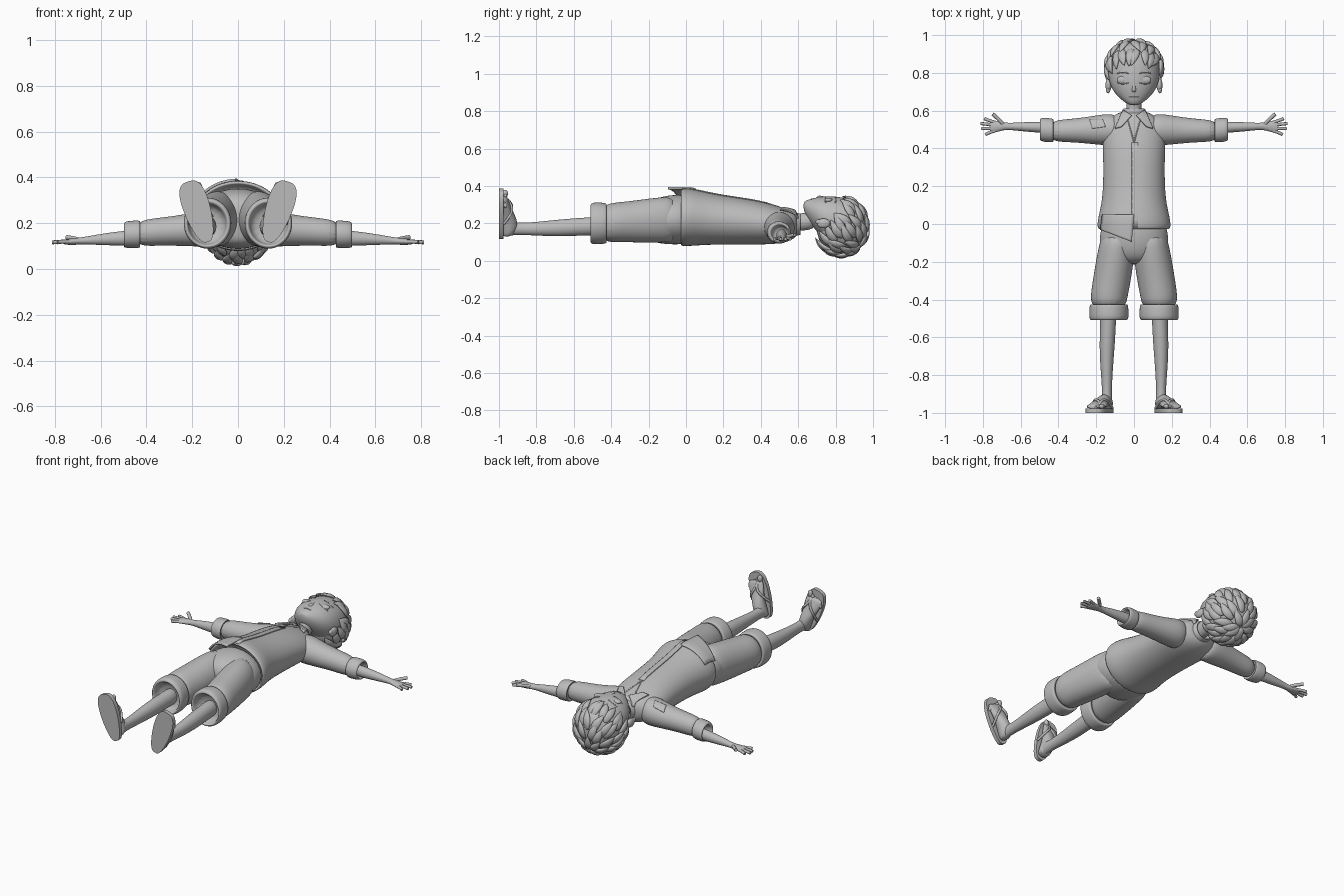
import bpy, bmesh, math, random
from mathutils import Vector, Matrix

random.seed(4)
cube = bpy.data.objects.get("Cube")
if cube:
    bpy.data.objects.remove(cube)

grey = bpy.data.materials.new("plain_grey")
grey.use_nodes = True
tone = (.5, .5, .5, 1)
grey.diffuse_color = tone
grey.node_tree.nodes["Principled BSDF"].inputs["Base Color"].default_value = tone

SIDES = (("left", 1), ("right", -1))


def finish(name, bm, subsurf=0):
    """Turn a bmesh into a smooth grey object."""
    bmesh.ops.recalc_face_normals(bm, faces=bm.faces)
    mesh = bpy.data.meshes.new(name)
    bm.to_mesh(mesh)
    bm.free()
    for poly in mesh.polygons:
        poly.use_smooth = True
    mesh.materials.append(grey)
    obj = bpy.data.objects.new(name, mesh)
    bpy.context.collection.objects.link(obj)
    if subsurf:
        mod = obj.modifiers.new("smooth", "SUBSURF")
        mod.levels = mod.render_levels = subsurf
    return obj


def add_loft(bm, rings, sides):
    """Skin elliptical rings, each given as centre and two half axes."""
    loops = []
    for centre, u, v in rings:
        angles = [math.tau * i / sides for i in range(sides)]
        loops.append([bm.verts.new(centre + u * math.cos(a) + v * math.sin(a)) for a in angles])
    for low, high in zip(loops, loops[1:]):
        for i in range(sides):
            j = (i + 1) % sides
            bm.faces.new((low[i], low[j], high[j], high[i]))
    bm.faces.new(loops[0])
    bm.faces.new(loops[-1])


def loft(name, rings, sides=16):
    bm = bmesh.new()
    add_loft(bm, rings, sides)
    return finish(name, bm, 2)


GROW = 1.025  # makes up for the shrinking of the subdivision


def along_y(rows, s=1):
    """Rows of y, x, z, half width, half height."""
    return [(Vector((x * s, y, z)), Vector((a * GROW, 0, 0)), Vector((0, 0, b * GROW))) for y, x, z, a, b in rows]


def along_x(rows, s=1):
    """Rows of x, y, z, half width, half height."""
    return [(Vector((x * s, y, z)), Vector((0, a * GROW, 0)), Vector((0, 0, b * GROW))) for x, y, z, a, b in rows]


def blob(name, loc, size):
    bm = bmesh.new()
    shape = Matrix.Translation(loc) @ Matrix.Diagonal((*size, 1))
    bmesh.ops.create_uvsphere(bm, u_segments=24, v_segments=14, radius=1, matrix=shape)
    return finish(name, bm)


def tube(name, points, radius):
    curve = bpy.data.curves.new(name, "CURVE")
    curve.dimensions = "3D"
    curve.bevel_depth, curve.bevel_resolution = radius, 2
    curve.use_fill_caps = True
    spline = curve.splines.new("NURBS")
    spline.points.add(len(points) - 1)
    for p, co in zip(spline.points, points):
        p.co = (*co, 1)
    spline.use_endpoint_u = True
    spline.order_u = 3
    curve.materials.append(grey)
    bpy.context.collection.objects.link(bpy.data.objects.new(name, curve))


def drop(target, x, y):
    """Height of the target's upper surface."""
    ev = target.evaluated_get(bpy.context.evaluated_depsgraph_get())
    hit, loc, _, _ = ev.ray_cast(Vector((x, y, 1)), Vector((0, 0, -1)))
    return loc.z if hit else .22


def cloth(name, target, corners, lift, thick, steps=10, y_min=-1):
    """Thin quad patch laid on a target, from four corners in x and y."""
    a, b, c, d = (Vector(p) for p in corners)
    bm = bmesh.new()
    grid = []
    for i in range(steps + 1):
        low, high = a.lerp(b, i / steps), d.lerp(c, i / steps)
        row = [low.lerp(high, j / steps) for j in range(steps + 1)]
        grid.append([bm.verts.new((p.x, p.y, drop(target, p.x, max(p.y, y_min)) + lift)) for p in row])
    for r, q in zip(grid, grid[1:]):
        for j in range(steps):
            bm.faces.new((r[j], r[j + 1], q[j + 1], q[j]))
    mod = finish(name, bm).modifiers.new("thickness", "SOLIDIFY")
    mod.thickness, mod.offset = thick, 0


# Shirt body with a folded-in hem
shirt = loft("shirt_body", along_y([
    (.03, 0, .23, .15, .12), (-.02, 0, .23, .172, .135), (-.03, 0, .23, .183, .145),
    (-.015, 0, .232, .192, .152), (.03, 0, .232, .188, .15), (.1, 0, .226, .17, .139),
    (.2, 0, .217, .16, .128), (.35, 0, .207, .16, .118), (.45, 0, .196, .165, .107),
    (.53, 0, .188, .152, .09), (.575, 0, .19, .105, .073), (.6, 0, .197, .06, .055)]), 24)

# Shorts seat
loft("shorts_seat", along_y([
    (.04, 0, .22, .155, .125), (-.05, 0, .22, .178, .132), (-.12, 0, .218, .182, .126),
    (-.18, 0, .212, .15, .11), (-.215, 0, .205, .08, .07)]), 24)

sleeves = {}
for side, s in SIDES:
    # Shorts leg and rolled cuff
    loft(side + "_shorts_leg", along_y([
        (-.04, .08, .22, .085, .115), (-.12, .09, .22, .097, .122), (-.22, .105, .213, .1, .116),
        (-.32, .121, .208, .1, .108), (-.39, .133, .205, .098, .105), (-.45, .133, .2, .086, .096)], s))
    loft(side + "_shorts_cuff", along_y([
        (-.44, .133, .2, .07, .08), (-.422, .133, .2, .092, .1), (-.428, .133, .2, .102, .109),
        (-.47, .133, .2, .104, .112), (-.5, .133, .2, .104, .111), (-.513, .134, .198, .094, .1),
        (-.505, .134, .196, .082, .088), (-.45, .134, .194, .075, .08)], s))

    # Lower leg
    loft(side + "_lower_leg", along_y([
        (-.42, .135, .188, .045, .052), (-.52, .137, .184, .041, .047), (-.63, .142, .178, .041, .047),
        (-.75, .145, .172, .034, .04), (-.87, .143, .17, .025, .031), (-.93, .144, .172, .028, .035),
        (-.97, .146, .17, .034, .04)], s))

    # Foot frame: d runs heel to toe, w runs outwards
    def foot_point(d, w, y):
        return Vector((s * (.132 + .31 * d + .95 * w), y, .118 + .95 * d - .31 * w))

    across = Vector((.95 * s, 0, -.31))
    bulk = [(.015, .02, .02), (.03, .036, .035), (.07, .038, .044), (.11, .037, .04),
            (.15, .043, .03), (.19, .052, .021), (.225, .052, .014), (.235, .045, .008)]
    loft(side + "_foot", [(foot_point(d, 0, -.977 + b * .8), across * a, Vector((0, b, 0))) for d, a, b in bulk])
    for i in range(5):
        big = .017 if i == 0 else .0115
        toe = foot_point(.24 - .009 * i, -.037 + .021 * i, -.966)
        blob(side + "_toe", toe, (big * .85, big * .8, big * 1.3))

    # Sandal sole and straps
    bm = bmesh.new()
    edge = []
    for i in range(48):
        angle = math.tau * i / 48
        t = .5 - .5 * math.cos(angle)
        half = (.045 + .025 * t) * math.copysign(abs(math.sin(angle)) ** .65, math.sin(angle))
        edge.append(bm.verts.new(foot_point(.278 * t, half, -1)))
    base = bm.faces.new(edge)
    top = bmesh.ops.extrude_face_region(bm, geom=[base])["geom"]
    bmesh.ops.translate(bm, verts=[g for g in top if isinstance(g, bmesh.types.BMVert)], vec=(0, .024, 0))
    sole = finish(side + "_sandal_sole", bm)
    bpy.context.view_layer.objects.active = sole
    sole.select_set(True)
    bpy.ops.object.shade_smooth_by_angle()
    sole.select_set(False)
    for w in (-1, 1):
        tube(side + "_sandal_strap", [
            foot_point(.222, -.018, -.965), foot_point(.2, -.015, -.936),
            foot_point(.155, w * .04, -.926), foot_point(.1, w * .052, -.975)], .007)

    # Sleeve and rolled cuff
    sleeves[side] = loft(side + "_sleeve", along_x([
        (.07, .495, .18, .075, .08), (.13, .5, .18, .084, .083), (.19, .498, .173, .078, .074),
        (.27, .496, .167, .067, .065), (.36, .494, .162, .06, .06), (.45, .492, .154, .053, .055)], s))
    loft(side + "_sleeve_cuff", along_x([
        (.44, .495, .152, .045, .045), (.424, .495, .152, .056, .054), (.43, .495, .152, .063, .06),
        (.46, .497, .151, .064, .06), (.49, .5, .15, .062, .058), (.5, .5, .148, .054, .051),
        (.493, .503, .146, .045, .043), (.45, .505, .143, .04, .04)], s))

    # Forearm, palm and fingers
    loft(side + "_forearm", along_x([
        (.43, .51, .138, .032, .036), (.52, .513, .133, .028, .031), (.6, .515, .129, .023, .024),
        (.67, .517, .124, .017, .016), (.7, .518, .121, .023, .015), (.735, .516, .119, .032, .014),
        (.757, .514, .118, .03, .011), (.765, .514, .118, .022, .007)], s))
    for y, tip_x, tip_y in ((.538, .792, .558), (.523, .812, .532), (.507, .808, .505), (.493, .786, .474)):
        tube(side + "_finger", [(s * .735, y, .119), (s * .77, (y + tip_y) / 2, .121), (s * tip_x, tip_y, .116)], .0085)
    tube(side + "_thumb", [(s * .69, .525, .125), (s * .715, .555, .134), (s * .748, .582, .138)], .01)

    # Collar flap and neckline edge
    cloth(side + "_collar_flap", shirt, [(s * .058, .602), (s * .1, .505), (s * .065, .515), (s * .012, .575)], .009, .009)
    tube(side + "_neckline", [(s * x, y, drop(shirt, s * x, y)) for x, y in ((.04, .575), (.02, .51), (0, .43))], .004)

    # Ear
    blob(side + "_ear", (s * .135, .735, .2), (.016, .036, .026))
    blob(side + "_ear_lobe", (s * .137, .71, .208), (.011, .018, .014))

# Shirt front: placket, hanging hem, patch
cloth("shirt_placket", shirt, [(-.012, .43), (.022, .43), (.022, -.02), (-.012, -.02)], .002, .006)
cloth("shirt_hanging_hem", shirt, [(-.165, .05), (0, .05), (-.012, -.095), (-.175, -.03)], .004, .012, y_min=.005)
cloth("shoulder_patch", sleeves["right"], [(-.235, .55), (-.165, .552), (-.15, .515), (-.22, .505)], .002, .006)

# Collar band and neck
loft("collar_band", along_y([
    (.555, 0, .19, .09, .068), (.59, 0, .195, .068, .06), (.612, 0, .195, .057, .058),
    (.615, 0, .196, .05, .052), (.59, 0, .196, .044, .047)]))
loft("neck", along_y([(.55, 0, .2, .046, .05), (.61, 0, .207, .039, .045), (.7, 0, .215, .042, .048)]))

# Head
head = loft("head", along_y([
    (.628, 0, .292, .018, .018), (.642, 0, .28, .047, .043), (.68, 0, .257, .09, .076),
    (.72, 0, .237, .118, .104), (.77, 0, .22, .133, .124), (.83, 0, .196, .138, .142),
    (.89, 0, .19, .125, .134), (.94, 0, .19, .09, .1), (.965, 0, .19, .04, .05)]), 24)

# Face: closed eyes, brows, nose, mouth
for side, s in SIDES:
    blob(side + "_eyelid", (s * .058, .762, drop(head, s * .058, .762) - .008), (.032, .022, .013))
    for part, y, bend in (("lash", .748, -.012), ("brow", .797, .012)):
        spots = ((.03, y), (.058, y + bend), (.09, y))
        tube(side + "_" + part, [(s * x, v, drop(head, s * x, v) + .001) for x, v in spots], .003)
loft("nose", along_y([
    (.696, 0, .33, .006, .006), (.704, 0, .335, .014, .016),
    (.725, 0, .335, .01, .012), (.76, 0, .335, .006, .006)]), 10)
tube("mouth", [(x, .672, drop(head, x, .672)) for x in (-.025, -.01, .01, .025)], .003)

# Hair: a cap covered in pointed locks that fan out from the crown
mid = Vector((0, .83, .183))
radii = Vector((.145, .14, .153))
crown = Vector((0, .7, -.7)).normalized()
front = Vector((0, .7, .7)).normalized()
blob("hair_cap", mid, radii * .95)


def scalp(theta, phi, scale):
    around = Vector((math.sin(phi), 0, 0)) + front * math.cos(phi)
    ray = crown * math.cos(theta) + around * math.sin(theta)
    return mid + ray * radii * scale, ray


bm = bmesh.new()
for row, count in enumerate((7, 13, 18, 22)):
    for k in range(count):
        phi = math.tau * (k + row * .5 + random.uniform(-.2, .2)) / count
        tip = (2.1 + .15 * math.cos(phi)) * (.37 + .21 * row) + random.uniform(-.08, .08)
        sway = random.uniform(-.22, .22)
        rings = []
        for t, width, rise in ((0, .4, .96), (.25, .9, 1.02), (.5, 1, 1.05), (.75, .7, 1.06), (1, .06, 1.07)):
            theta = max(tip - .8 * (1 - t), .03 + .1 * t)
            pos, ray = scalp(theta, phi + sway * t * t, rise)
            ahead, _ = scalp(theta + .05, phi + sway * t * t, rise)
            cross = (ahead - pos).cross(ray).normalized()
            rings.append((pos, cross * .027 * width, ray * .014 * width))
        add_loft(bm, rings, 8)
finish("hair_locks", bm, 1)
